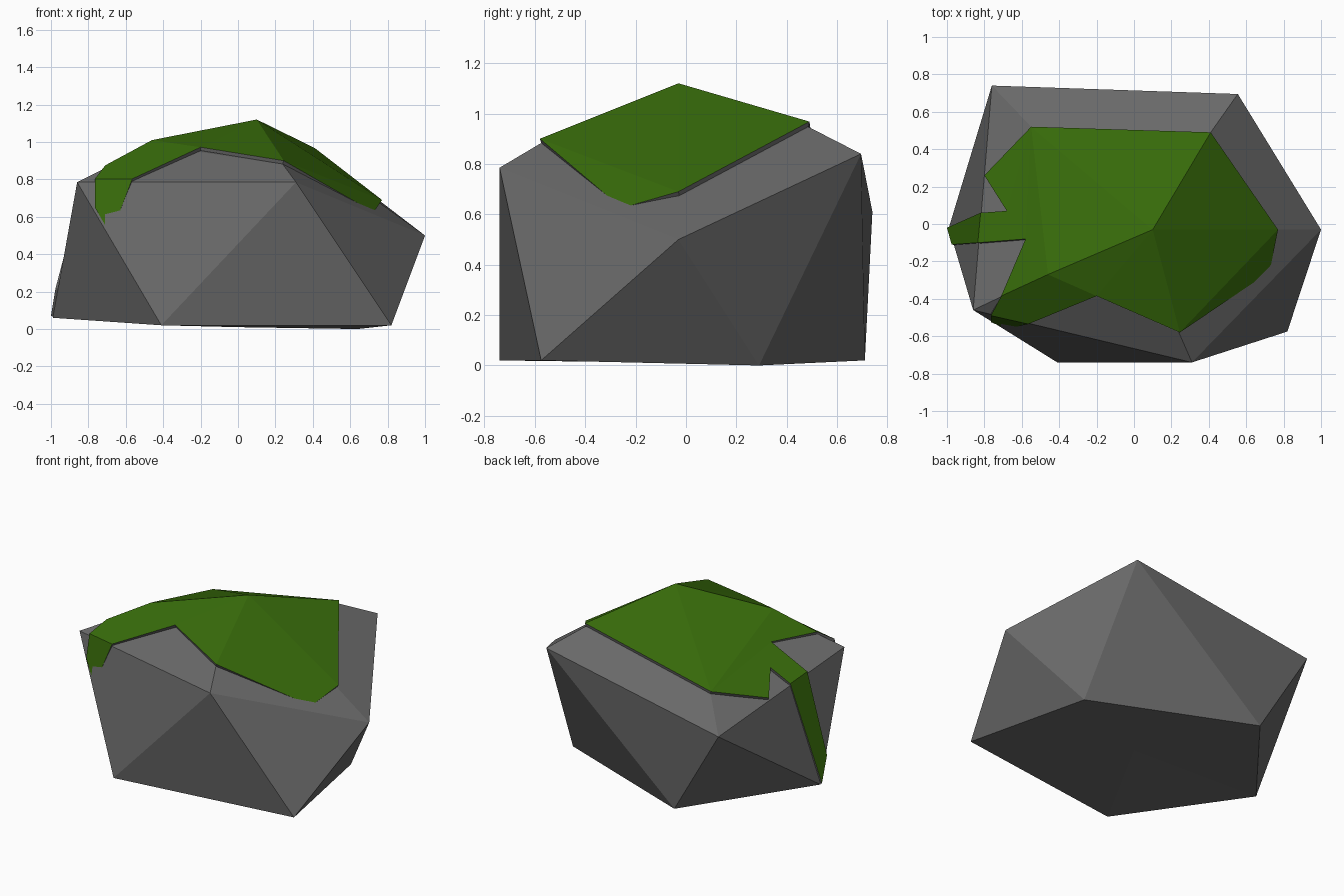
import bpy
from mathutils import Vector

if "Cube" in bpy.data.objects:
    bpy.data.objects.remove(bpy.data.objects["Cube"])


def material(name, color):
    mat = bpy.data.materials.new(name)
    mat.diffuse_color = color
    mat.use_nodes = True
    mat.node_tree.nodes["Principled BSDF"].inputs["Base Color"].default_value = mat.diffuse_color
    return mat


def make(name, verts, faces, mats):
    me = bpy.data.meshes.new(name)
    me.from_pydata([Vector(v) for v in verts], [], faces)
    me.update()
    ob = bpy.data.objects.new(name, me)
    bpy.context.collection.objects.link(ob)
    for mat in mats:
        me.materials.append(mat)
    return ob


stone = material("stone", (.14, .14, .14, 1))
green = material("moss_green", (.038, .145, .003, 1))

# Boulder: faceted rings of five, counter-clockwise from the right side
crown = [(.77, -.03, .665), (.41, .49, .945), (-.55, .52, .75), (-.46, -.27, .985), (.24, -.58, .88)]
upper = [(1, -.03, .5), (.555, .695, .84), (-.76, .74, .61), (-.86, -.46, .785), (.31, -.74, .785)]
lower = [(.64, .29, 0), (-.41, .71, .02), (-.99, -.02, .06), (-.41, -.74, .02), (.82, -.575, .02)]
verts = crown + upper + lower + [(.1, -.03, 1.09), (0, 0, .01)]
faces = []
for i in range(5):
    j = (i + 1) % 5
    faces += [(15, i, j),                    # top fan
              (i, 5 + i, 5 + j, j),          # shoulder
              (5 + i, 10 + i, 5 + j),        # side, pointing down
              (10 + i, 10 + j, 5 + j),       # side, pointing up
              (16, 10 + j, 10 + i)]          # underside
make("boulder", verts, faces, [stone])

# Moss: sheet lying just above the rock, with two tongues hanging down the sides
P = {
    'a': (.1, -.03, 1.12), 'b': (.77, -.03, .69), 'c': (.41, .49, .968), 'd': (-.55, .52, .775),
    'e': (-.46, -.27, 1.01), 'f': (.245, -.58, .90), 'g': (.725, -.255, .625), 'm': (-.2, -.385, .972),
    'edge': (-.80, .26, .70), 'notch': (-.68, .07, .80), 's1': (-.82, .06, .725), 's2': (-.835, -.10, .75),
    'j1': (-1, -.02, .07), 'j2': (-.975, -.11, .22), 'p': (-.58, -.08, .89), 'q': (-.71, -.385, .875),
    'f1': (-.765, -.49, .803), 'f2': (-.565, -.535, .803), 'k1': (-.765, -.525, .65), 'k2': (-.68, -.56, .503),
}
keys = list(P)
patches = ["a b c", "a f b", "f g b", "a c d", "a d e", "d edge notch", "d notch p", "d p e",
           "p q e", "notch s1 s2 p", "s1 j1 j2 s2",
           "e q f1 f2 m", "a e m", "a m f", "f1 k1 k2 f2"]
moss = make("moss", P.values(), [[keys.index(k) for k in p.split()] for p in patches], [green, stone])
sol = moss.modifiers.new("thickness", 'SOLIDIFY')
sol.thickness = .02
sol.offset = -1
sol.material_offset_rim = 1   # cut edge of the moss is stone coloured
sol.material_offset = 1       # so is its hidden underside
